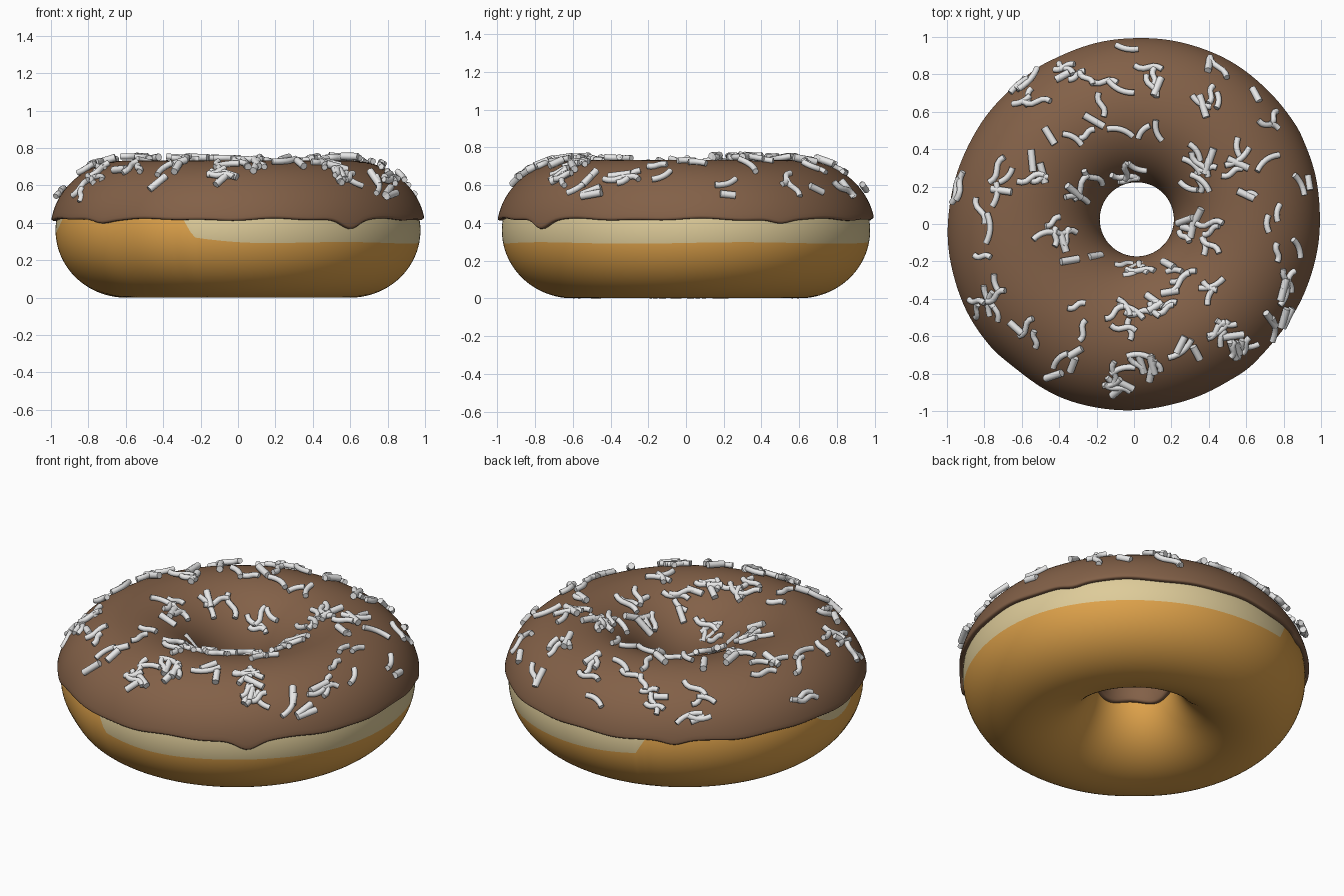
import bpy, bmesh, math, random
from mathutils import Vector

if "Cube" in bpy.data.objects:
    bpy.data.objects.remove(bpy.data.objects["Cube"])

random.seed(11)
RING, MID_Z, A, B = 0.6, 0.36, 0.375, 0.36
ICE = 0.027          # icing thickness
FLAT = 0.45          # share of the thickness used vertically
SEG = 240


def material(name, rgb):
    m = bpy.data.materials.new(name)
    m.diffuse_color = (*rgb, 1)
    m.use_nodes = True
    m.node_tree.nodes["Principled BSDF"].inputs["Base Color"].default_value = m.diffuse_color
    return m


golden = material("golden dough", (0.74, 0.365, 0.07))
cream = material("pale dough", (0.73, 0.60, 0.32))
brown = material("chocolate icing", (0.225, 0.118, 0.064))
white = material("white sprinkle", (0.80, 0.80, 0.80))


def gap(theta, deg):
    """Signed angular distance in degrees."""
    return (math.degrees(theta) - deg + 180) % 360 - 180


def bump(theta, deg, width):
    return math.exp(-(gap(theta, deg) / width) ** 2)


def clamp(v):
    return max(0, min(1, v))


def surface(theta, psi, off):
    """Point on the slightly oval ring body, pushed outwards by off."""
    c, s = math.cos(psi), math.sin(psi)
    r = RING + (A + off) * c
    if c > 0:
        r += c * (0.018 * math.cos(2 * (theta - math.pi / 4)) - 0.014 * bump(theta, -130, 10))
    w = max(0, -c)
    return Vector((r * math.cos(theta) + 0.015 * w,
                   r * math.sin(theta) + 0.025 * w,
                   MID_Z + (B + off * FLAT) * s))


def build(name, rows, closed, mats):
    """Loft rings of points into a smooth mesh."""
    bm = bmesh.new()
    vs = [[bm.verts.new(p) for p in row] for row in rows]
    n = len(vs)
    for i in range(n if closed else n - 1):
        a, b = vs[i], vs[(i + 1) % n]
        for j in range(SEG):
            k = (j + 1) % SEG
            bm.faces.new((a[j], a[k], b[k], b[j])).smooth = True
    bmesh.ops.recalc_face_normals(bm, faces=bm.faces)
    me = bpy.data.meshes.new(name)
    bm.to_mesh(me)
    bm.free()
    for m in mats:
        me.materials.append(m)
    ob = bpy.data.objects.new(name, me)
    bpy.context.collection.objects.link(ob)
    return ob


thetas = [2 * math.pi * j / SEG for j in range(SEG)]


def psi_at(z):
    return math.asin((z - MID_Z) / B)


# Dough ring: the first rows form the pale band, which hides under the icing where absent
def band_bottom(t):
    g = abs(gap(t, 2))
    main = 0.293 + 0.004 * math.sin(5 * t) + 0.035 * clamp((g - 78) / 30) ** 2 \
        + 0.16 * clamp((g - 106) / 6)
    patch = 0.345 + 0.115 * clamp(abs(gap(t, 185)) / 15) ** 2
    return min(0.46, main, patch)


BAND, REST = 8, 90
rows = []
for i in range(BAND + REST):
    row = []
    for t in thetas:
        low, top = psi_at(band_bottom(t)), psi_at(0.47)
        if i < BAND:
            psi = low + (top - low) * i / BAND
        else:
            psi = top + (low + 2 * math.pi - top) * (i - BAND) / REST
        row.append(surface(t, psi, 0))
    rows.append(row)
dough = build("dough", rows, True, [golden, cream])
for f in dough.data.polygons:
    if f.index < BAND * SEG:
        f.material_index = 1


# Icing with a wavy lower edge and a few drips
def edge(t):
    z = 0.416 + 0.004 * math.sin(9 * t + 1) + 0.003 * math.sin(17 * t)
    for deg, depth, width in ((-52, 0.045, 4.5), (30, 0.02, 4), (-137, 0.015, 4), (121, 0.02, 4)):
        z -= depth * bump(t, deg, width)
    return psi_at(z)


def icing_row(u, off):
    row = []
    for t in thetas:
        start = edge(t)
        end = math.pi - psi_at(0.30 + 0.012 * math.sin(5 * t))
        row.append(surface(t, start + (end - start) * u, off))
    return row


lip = [(0.003, -0.01), (0.0, 0.006), (0.0, 0.018), (0.004, 0.025), (0.012, ICE)]
profile = lip + [(0.012 + 0.976 * i / 60, ICE) for i in range(1, 60)]
profile += [(1 - u, o) for u, o in reversed(lip)]
build("icing", [icing_row(u, o) for u, o in profile], False, [brown])

# Sprinkles: x, y and how many lie around that spot
clusters = [
    (-.04, .92, 1), (.12, .79, 4), (.42, .83, 2), (.42, .68, 4), (.64, .68, 1), (.78, .53, 2),
    (-.32, .84, 5), (-.58, .70, 6), (-.14, .70, 3), (-.02, .57, 2), (.12, .50, 1), (-.27, .50, 3),
    (-.45, .47, 1), (-.01, .31, 4), (-.28, .20, 4), (-.50, .30, 4), (-.73, .22, 4), (-.91, .18, 2),
    (-.82, .03, 2), (-.43, -.04, 6), (-.28, -.18, 2), (-.80, -.17, 1), (-.73, -.38, 5),
    (-.86, -.46, 2), (-.58, -.56, 3), (-.30, -.50, 2), (-.38, -.74, 4), (.38, .38, 5),
    (.52, .37, 3), (.36, .23, 4), (.56, .22, 3), (.70, .34, 1), (.88, .20, 2), (.77, .05, 2),
    (.30, -.02, 5), (.45, -.06, 4), (.80, -.12, 2), (.20, -.26, 4), (-.02, -.24, 5),
    (.13, -.40, 6), (-.04, -.50, 6), (.45, -.40, 3), (.76, -.36, 4), (.79, -.50, 4),
    (.49, -.60, 7), (.54, -.69, 4), (.30, -.66, 3), (.08, -.72, 6), (-.10, -.82, 7)]


def icing_point(x, y):
    """Position and normal on the icing above (x, y)."""
    r = max(0.24, min(0.95, math.hypot(x, y)))
    t = math.atan2(y, x)
    a, b = A + ICE, B + ICE * FLAT
    q = (r - RING) / a
    h = math.sqrt(1 - q * q)
    n = Vector((q / a * math.cos(t), q / a * math.sin(t), h / b))
    return Vector((r * math.cos(t), r * math.sin(t), MID_Z + b * h)), n.normalized()


cu = bpy.data.curves.new("sprinkles", "CURVE")
cu.dimensions = "3D"
cu.bevel_depth = 0.018
cu.bevel_resolution = 2
cu.use_fill_caps = True
cu.materials.append(white)
for x, y, count in clusters:
    for k in range(count):
        j = 0 if count == 1 else 0.07
        p, n = icing_point(x + random.uniform(-j, j), y + random.uniform(-j, j))
        ang = random.uniform(0, 2 * math.pi)
        d = Vector((math.cos(ang), math.sin(ang), 0))
        d = (d - n * d.dot(n)).normalized()
        side = n.cross(d)
        kind = random.choice(("straight", "arc", "wave"))
        length = random.uniform(0.08, 0.13) if kind == "straight" else random.uniform(0.09, 0.165)
        p = p + n * random.uniform(0.008, 0.024)
        sp = cu.splines.new("POLY")
        sp.points.add(6)
        for i, pt in enumerate(sp.points):
            s = i / 3 - 1
            bend = {"straight": 0, "arc": 0.13 * s * s, "wave": 0.09 * math.sin(math.pi * s)}[kind]
            pt.co = (*(p + d * (s * length / 2) + side * bend * length), 1)
            pt.radius = 1.1 if kind == "straight" else 0.9
        sp.use_smooth = True
bpy.context.collection.objects.link(bpy.data.objects.new("sprinkles", cu))
